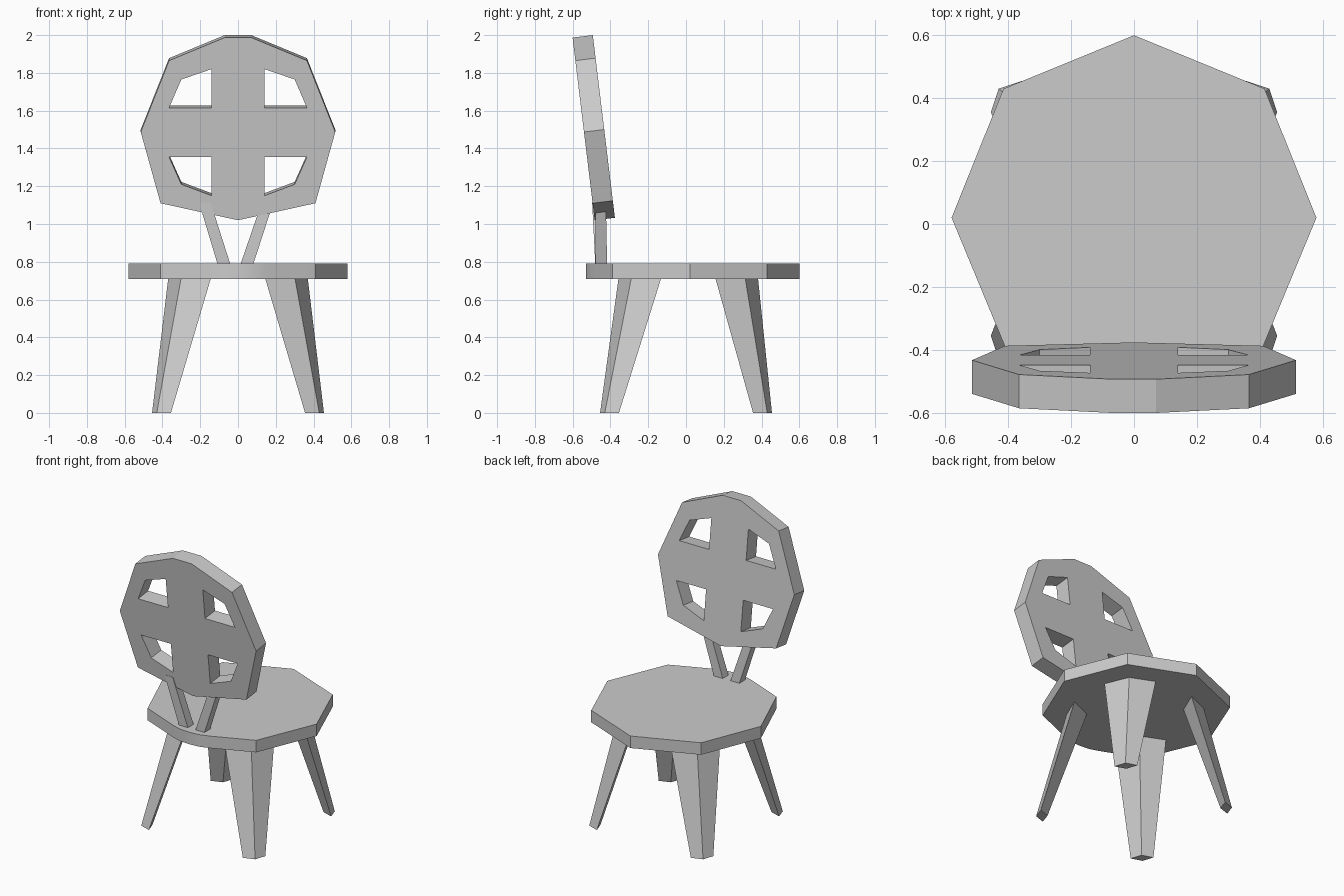
import bpy, bmesh, math
from mathutils import Vector

if "Cube" in bpy.data.objects:
    bpy.data.objects.remove(bpy.data.objects["Cube"])


def loft(name, bottom, top):
    """Closed solid between two matching loops of 3D points."""
    bm = bmesh.new()
    a = [bm.verts.new(p) for p in bottom]
    b = [bm.verts.new(p) for p in top]
    n = len(a)
    bm.faces.new(a[::-1])
    bm.faces.new(b)
    for i in range(n):
        j = (i + 1) % n
        bm.faces.new((a[i], a[j], b[j], b[i]))
    bmesh.ops.recalc_face_normals(bm, faces=bm.faces)
    me = bpy.data.meshes.new(name)
    bm.to_mesh(me)
    bm.free()
    ob = bpy.data.objects.new(name, me)
    bpy.context.collection.objects.link(ob)
    return ob


def mirrored(half):
    """Full loop from a right-hand half outline (bottom to top)."""
    return half + [(-x, y) for x, y in reversed(half) if x > 1e-6]


def activate(ob):
    bpy.ops.object.select_all(action='DESELECT')
    ob.select_set(True)
    bpy.context.view_layer.objects.active = ob


# Seat: octagon whose backrest-side corner is rounded off
outline = mirrored([(0, -0.53), (0.07, -0.525), (0.14, -0.503), (0.21, -0.474),
                    (0.41, -0.39), (0.58, 0.02), (0.415, 0.43), (0, 0.6)])
seat = loft("seat", [(x, y, 0.71) for x, y in outline],
            [(x, y, 0.792) for x, y in outline])
activate(seat)
bpy.ops.object.shade_smooth_by_angle(angle=math.radians(20))


# Legs: splayed, tapering diamond sections pointing to the corners
def diamond(sx, sy, centre, wide, deep, z, y_off):
    pts = [(centre + deep, centre + deep), (centre - wide, centre + wide),
           (centre - deep, centre - deep), (centre + wide, centre - wide)]
    return [(sx * x, sy * y + y_off, z) for x, y in pts]


for sy, row in ((-1, "front"), (1, "back")):
    for sx, side in ((-1, "left"), (1, "right")):
        loft(f"{row}_{side}_leg",
             diamond(sx, sy, 0.405, 0.05, 0.025, 0, 0),
             diamond(sx, sy, 0.256, 0.113, 0.045, 0.715, 0.012))

# Backrest: tilted plate with four openings
TILT = math.atan(0.121)
BASE_Z = 1.02
outer = mirrored([(0, 1.02), (0.41, 1.11), (0.515, 1.487), (0.365, 1.865), (0.07, 1.987)])
upper = [(0.14, 1.615), (0.365, 1.615), (0.30, 1.765), (0.14, 1.82)]
lower = [(0.14, 1.355), (0.365, 1.355), (0.30, 1.21), (0.14, 1.15)]
holes = [[(s * x, z) for x, z in h] for h in (upper, lower) for s in (1, -1)]

curve = bpy.data.curves.new("backrest", 'CURVE')
curve.dimensions = '2D'
curve.fill_mode = 'BOTH'
curve.extrude = 0.054
for loop in [outer] + holes:
    sp = curve.splines.new('POLY')
    sp.points.add(len(loop) - 1)
    for p, (x, z) in zip(sp.points, loop):
        p.co = (x, (z - BASE_Z) / math.cos(TILT), 0, 1)
    sp.use_cyclic_u = True
back = bpy.data.objects.new("backrest", curve)
bpy.context.collection.objects.link(back)
back.rotation_euler.x = math.pi / 2 + TILT
back.location = (0, -0.43, BASE_Z + 0.0065)
activate(back)
bpy.ops.object.convert(target='MESH')
bm = bmesh.new()
bm.from_mesh(back.data)
bmesh.ops.remove_doubles(bm, verts=bm.verts, dist=1e-4)
bmesh.ops.recalc_face_normals(bm, faces=bm.faces)
bm.to_mesh(back.data)
bm.free()
for poly in back.data.polygons:
    poly.use_smooth = False


# Struts: square bars in a V between seat and backrest
def strut(name, p0, p1, hx=0.034, hy=0.031):
    def ring(p, k):
        c = Vector(p)
        return [c + Vector((sx * hx * k, sy * hy * k, 0))
                for sx, sy in ((-1, -1), (1, -1), (1, 1), (-1, 1))]
    return loft(name, ring(p0, 1), ring(p1, 0.9))


strut("left_strut", (-0.066, -0.448, 0.76), (-0.176, -0.469, 1.115))
strut("right_strut", (0.038, -0.448, 0.76), (0.155, -0.452, 1.11))
